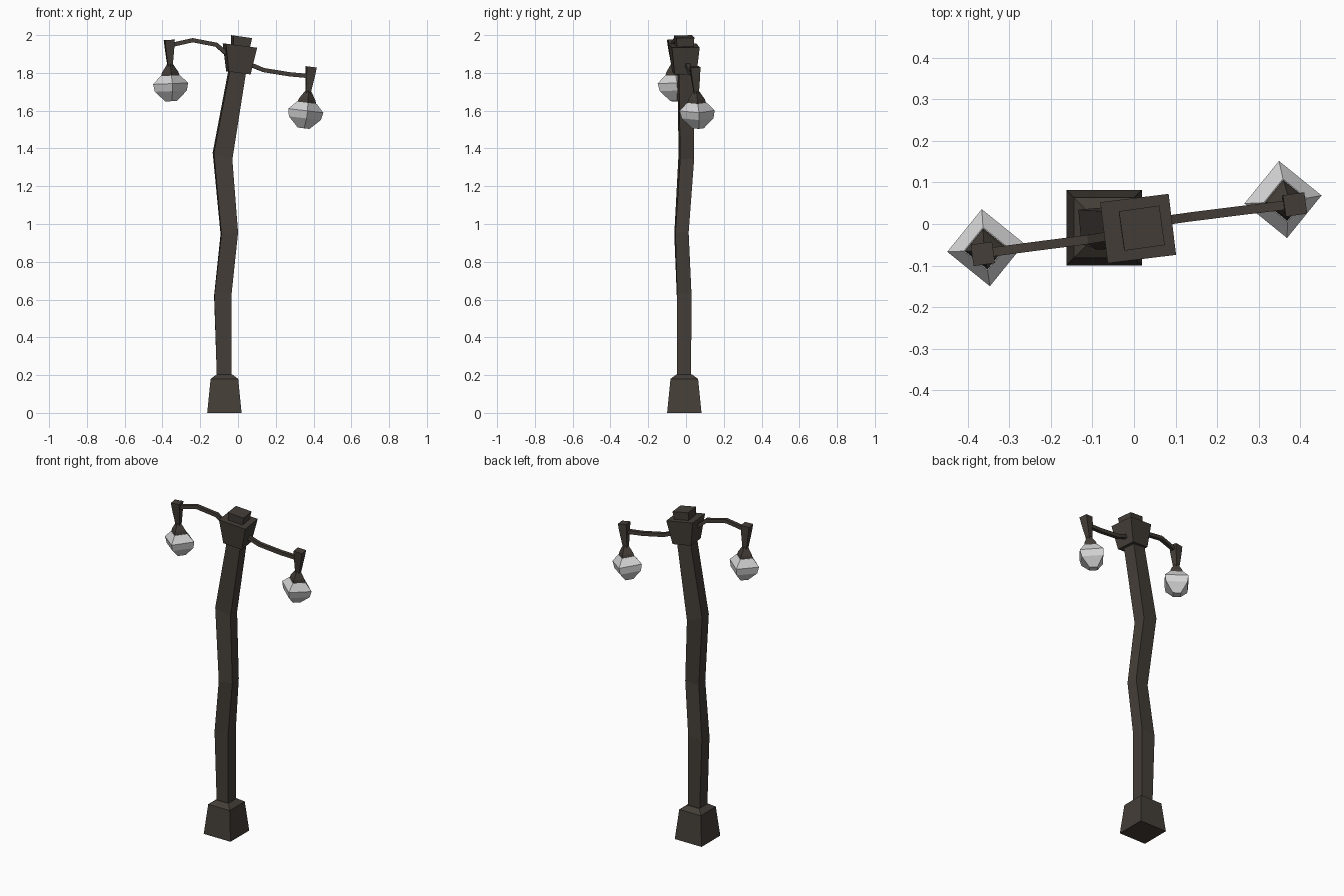
import bpy, math
from mathutils import Vector, Matrix

if "Cube" in bpy.data.objects:
    bpy.data.objects.remove(bpy.data.objects["Cube"])


def material(name, rgb):
    m = bpy.data.materials.new(name)
    m.diffuse_color = (*rgb, 1)
    m.use_nodes = True
    m.node_tree.nodes["Principled BSDF"].inputs["Base Color"].default_value = m.diffuse_color
    return m


METAL = material("dark brown metal", (0.058, 0.048, 0.039))
GLASS = material("pale grey glass", (0.66, 0.66, 0.66))


def loft(name, rings, mat):
    """Skin a stack of four-cornered rings and cap both ends."""
    verts = [p for r in rings for p in r]
    faces = [(3, 2, 1, 0)]
    for i in range(len(rings) - 1):
        a, b = 4 * i, 4 * i + 4
        faces += [(a + j, a + (j + 1) % 4, b + (j + 1) % 4, b + j) for j in range(4)]
    n = len(verts)
    faces.append((n - 4, n - 3, n - 2, n - 1))
    me = bpy.data.meshes.new(name)
    me.from_pydata(verts, [], faces)
    me.materials.append(mat)
    ob = bpy.data.objects.new(name, me)
    bpy.context.collection.objects.link(ob)
    return ob


def ring(x, y, z, hx, hy, rot=0, slope=0):
    """Rectangle turned about z; slope tips it along x."""
    m = Matrix.Rotation(math.radians(rot), 3, 'Z')
    out = []
    for sx, sy in ((-1, -1), (1, -1), (1, 1), (-1, 1)):
        p = m @ Vector((sx * hx, sy * hy, 0))
        out.append((x + p.x, y + p.y, z + slope * p.x))
    return out


# Base plinth
loft("base", [ring(-0.072, -0.009, 0, 0.091, 0.091),
              ring(-0.072, -0.009, 0.18, 0.073, 0.073),
              ring(-0.072, -0.009, 0.203, 0.042, 0.042)], METAL)

# Crooked post
loft("post", [ring(-0.073, -0.01, 0.19, 0.039, 0.037),
              ring(-0.080, -0.01, 0.628, 0.046, 0.038, 1, 0.16),
              ring(-0.046, -0.024, 0.95, 0.044, 0.035, 4, 0.1),
              ring(-0.082, 0.002, 1.36, 0.049, 0.037, 5, -0.35),
              ring(-0.004, -0.004, 1.81, 0.043, 0.038, 6, -0.14)], METAL)

# Tilted head and its cap
loft("head", [ring(0.002, -0.009, 1.80, 0.058, 0.058, 7, -0.13),
              ring(0.010, -0.011, 1.945, 0.083, 0.074, 7, -0.13)], METAL)
loft("head_cap", [ring(0.013, -0.010, 1.935, 0.044, 0.043, 8, -0.14),
                  ring(0.019, -0.010, 1.992, 0.049, 0.048, 8, -0.14)], METAL)


# Bent arms: square bar along a path
def arm(name, path, r=0.011):
    pts = [Vector(p) for p in path]
    rings = []
    for i, p in enumerate(pts):
        t = (pts[min(i + 1, len(pts) - 1)] - pts[max(i - 1, 0)]).normalized()
        side = Vector((0, 0, 1)).cross(t).normalized()
        up = t.cross(side)
        rings.append([p + side * a * r + up * b * r
                      for a, b in ((-1, -1), (1, -1), (1, 1), (-1, 1))])
    loft(name, rings, METAL)


arm("left_arm", [(-0.02, -0.022, 1.88), (-0.07, -0.031, 1.91), (-0.115, -0.038, 1.949),
                 (-0.24, -0.054, 1.973), (-0.36, -0.070, 1.946)])
arm("right_arm", [(0.03, 0.0, 1.85), (0.085, 0.010, 1.836), (0.135, 0.017, 1.815),
                  (0.27, 0.034, 1.793), (0.38, 0.047, 1.783)])


# Hanging lamps: hanger, flared hood and glass, all along one leaning axis
def lamp(side, top, low, slope):
    top, low = Vector(top), Vector(low)
    height = top.z - low.z

    def stack(profile, rot):
        out = []
        for d, h in profile:
            c = top.lerp(low, d / height)
            out.append(ring(c.x, c.y, c.z, h, h, rot, slope))
        return out

    loft(side + "_hanger", stack([(0.145, 0.012), (0.05, 0.022), (0, 0.026)], 8), METAL)
    loft(side + "_hood", stack([(0.195, 0.036), (0.172, 0.031), (0.128, 0.011)], 51), METAL)
    loft(side + "_glass", stack([(0.325, 0.022), (0.272, 0.060), (0.232, 0.066),
                                 (0.190, 0.037)], 51), GLASS)


lamp("left", (-0.364, -0.072, 1.975), (-0.354, -0.051, 1.648), 0.04)
lamp("right", (0.388, 0.047, 1.832), (0.347, 0.064, 1.505), -0.12)
